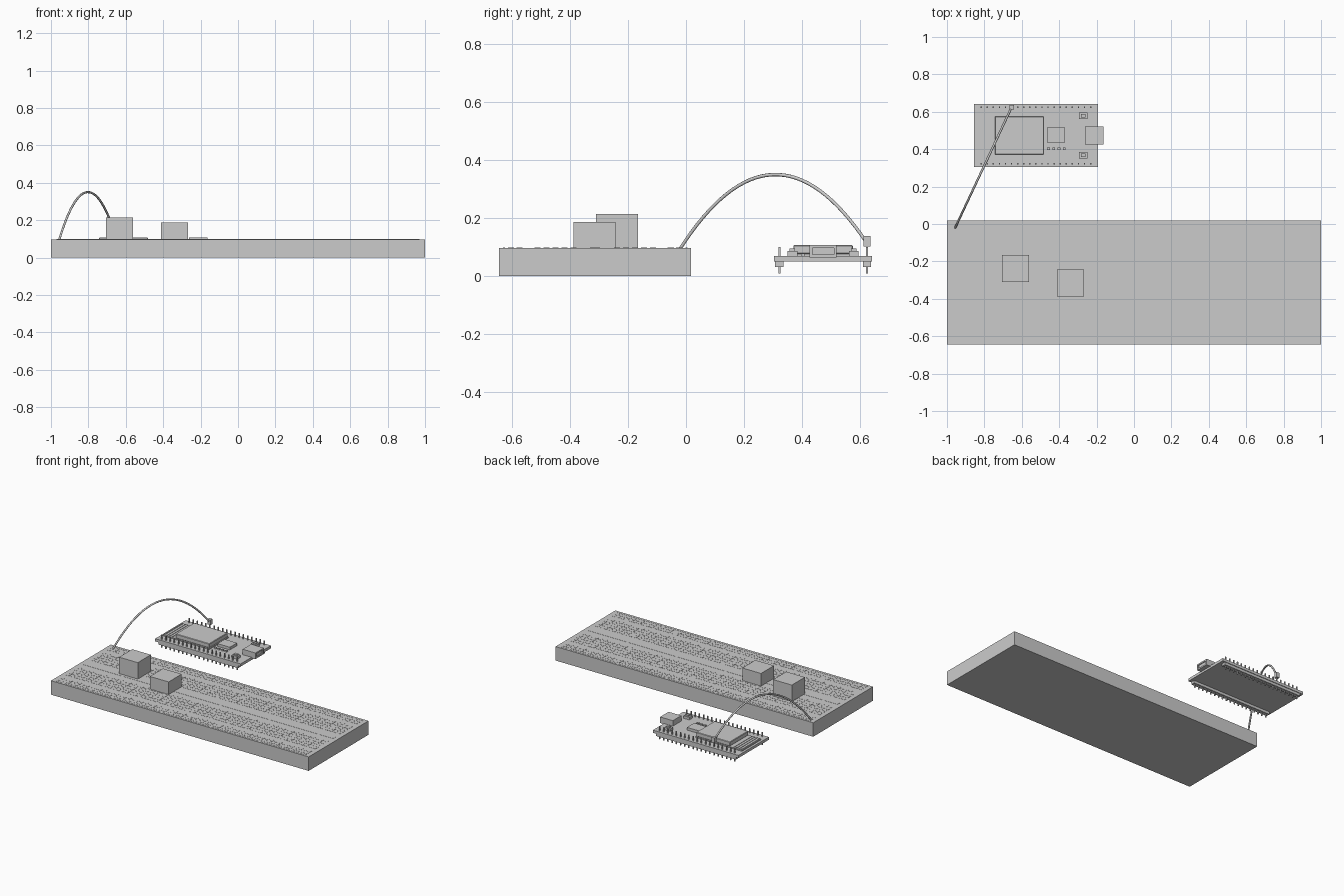
import bpy, bmesh, math
from mathutils import Matrix, Vector

if "Cube" in bpy.data.objects:
    bpy.data.objects.remove(bpy.data.objects["Cube"])

def boxes(name, items):
    """One object from a list of (x0, x1, y0, y1, z0, z1) boxes."""
    bm = bmesh.new()
    for x0, x1, y0, y1, z0, z1 in items:
        m = Matrix.Translation(((x0 + x1) / 2, (y0 + y1) / 2, (z0 + z1) / 2))
        m = m @ Matrix.Diagonal((x1 - x0, y1 - y0, z1 - z0, 1))
        bmesh.ops.create_cube(bm, size=1, matrix=m)
    me = bpy.data.meshes.new(name)
    bm.to_mesh(me)
    bm.free()
    ob = bpy.data.objects.new(name, me)
    bpy.context.collection.objects.link(ob)
    return ob

def around(x, y, w, d, z0, z1):
    return (x - w / 2, x + w / 2, y - d / 2, y + d / 2, z0, z1)

# Breadboard body, contact holes, centre groove and rail stripes
TOP, CY = 0.098, -0.3135
boxes("breadboard_body", [(-1, 1, -0.645, 0.018, 0, TOP)])
cols = [-0.957 + i * 1.914 / 59 for i in range(60)]
rows = [0.075, 0.106, 0.137, 0.168, 0.199, 0.261, 0.290]
boxes("contact_holes", [around(x, CY + s * r, 0.021, 0.021, TOP - 0.004, TOP + 0.001)
                        for x in cols for r in rows for s in (-1, 1)])
boxes("centre_groove", [around(0, CY, 1.94, 0.034, TOP - 0.004, TOP + 0.001)])
boxes("rail_stripes", [around(0, CY + s * 0.315, 1.94, 0.007, TOP - 0.004, TOP + 0.001)
                       for s in (-1, 1)])

# Two block components on the breadboard
boxes("tall_block", [(-0.706, -0.561, -0.31, -0.165, TOP, 0.214)])
boxes("short_block", [(-0.412, -0.267, -0.388, -0.243, TOP, 0.187)])

# Controller circuit board
PX, PY, PT = -0.5245, 0.473, 0.069
boxes("circuit_board", [(-0.856, -0.193, 0.304, 0.642, 0.05, PT)])
pins = [PX + (i - 9) * 0.0325 for i in range(19)]
sides = [PY - 0.151, PY + 0.151]
boxes("pin_headers", [around(PX, y, 0.62, 0.028, 0.032, 0.05) for y in sides])
boxes("header_pins", [around(x, y, 0.007, 0.007, 0.01, 0.1) for x in pins for y in sides])

# Wireless module: base, metal shield and antenna traces
boxes("module_base", [around(-0.66, PY, 0.36, 0.212, PT, PT + 0.008)])
shield = boxes("metal_shield", [around(-0.613, PY, 0.262, 0.205, PT + 0.008, 0.107)])
bev = shield.modifiers.new("edge", 'BEVEL')
bev.width = 0.003
bev.segments = 1
boxes("antenna_traces", [around(-0.832 + i * 0.02, PY, 0.006, 0.2, PT + 0.008, PT + 0.011)
                         for i in range(4)])

# Chip and small parts
boxes("chip", [around(-0.417, PY + 0.004, 0.096, 0.08, PT, 0.088)])
boxes("small_resistors", [around(-0.457 + i * 0.028, 0.403, 0.015, 0.013, PT, 0.078)
                          for i in range(4)])

# Socket: open-ended metal shell with a tongue
SX0, SX1, SY0, SY1, SZ0, SZ1 = -0.262, -0.163, 0.426, 0.52, 0.064, 0.107
t = 0.01
boxes("socket_shell", [(SX0, SX1, SY0, SY1, SZ0, SZ0 + t), (SX0, SX1, SY0, SY1, SZ1 - t, SZ1),
                       (SX0, SX1, SY0, SY0 + t, SZ0 + t, SZ1 - t),
                       (SX0, SX1, SY1 - t, SY1, SZ0 + t, SZ1 - t)])
boxes("socket_core", [(SX0, SX1 - 0.006, SY0 + t, SY1 - t, SZ0 + t, SZ1 - t)])

# Push buttons
by = [PY - 0.106, PY + 0.106]
boxes("button_bases", [around(-0.272, y, 0.045, 0.034, PT, 0.087) for y in by])
boxes("button_caps", [around(-0.272, y, 0.024, 0.018, 0.087, 0.096) for y in by])

# Arched jumper wire as a round swept curve
a, b = Vector((-0.957, -0.022, 0.092)), Vector((pins[5], sides[1], 0.115))
cu = bpy.data.curves.new("jumper_wire", 'CURVE')
cu.dimensions = '3D'
cu.bevel_depth = 0.006
cu.bevel_resolution = 2
cu.use_fill_caps = True
sp = cu.splines.new('POLY')
N = 32
sp.points.add(N)
for i in range(N + 1):
    u = i / N
    p = a.lerp(b, u)
    sp.points[i].co = (p.x, p.y, p.z + 4 * 0.247 * u * (1 - u), 1)
sp.use_smooth = True
bpy.context.collection.objects.link(bpy.data.objects.new("jumper_wire", cu))

# Plug at the end of the wire
boxes("wire_plug", [around(b.x, b.y, 0.024, 0.024, 0.103, 0.138)])
